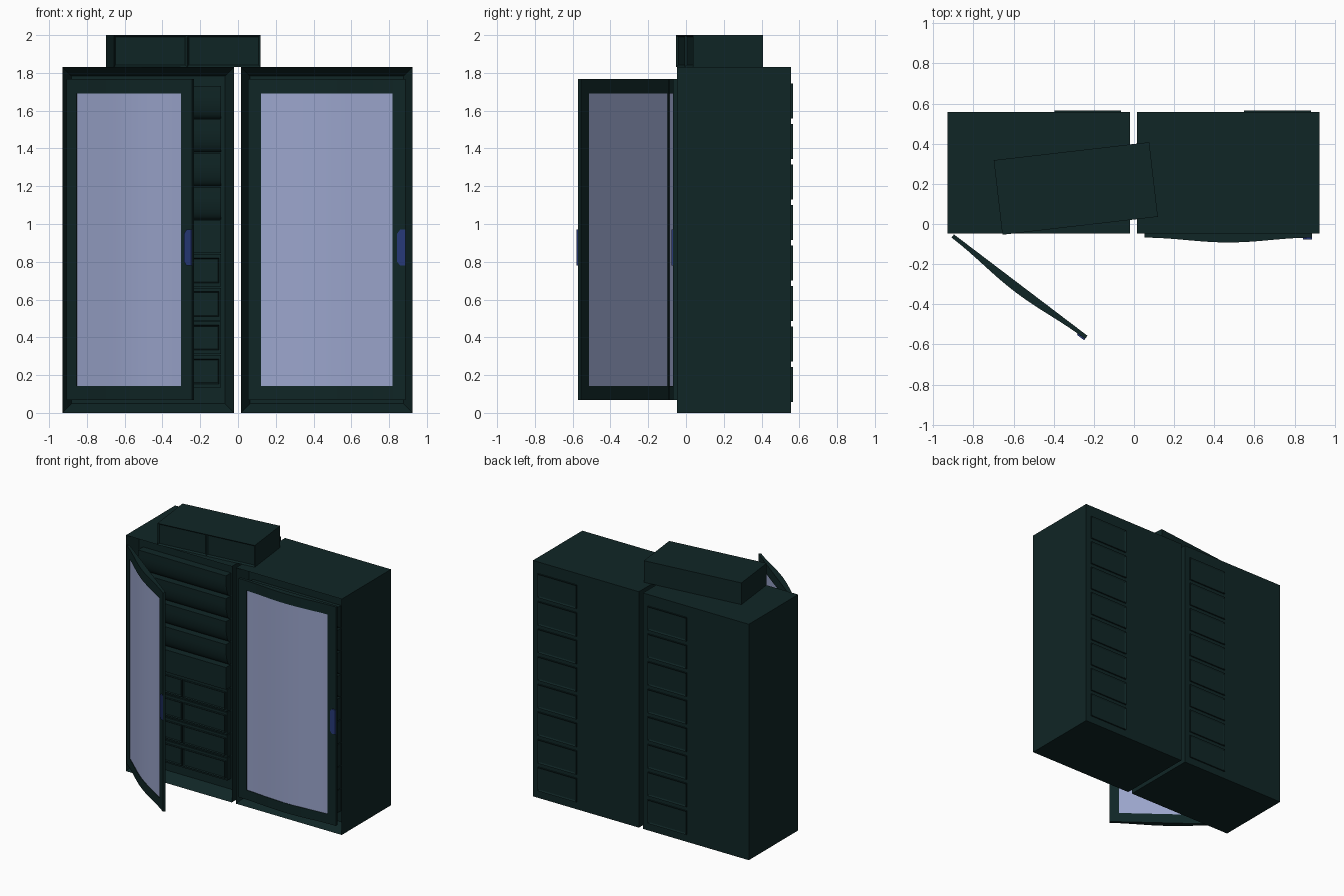
import bpy, bmesh, math
from mathutils import Matrix, Vector

if "Cube" in bpy.data.objects:
    bpy.data.objects.remove(bpy.data.objects["Cube"])


def material(name, rgb):
    m = bpy.data.materials.new(name)
    m.diffuse_color = (*rgb, 1)
    m.use_nodes = True
    m.node_tree.nodes["Principled BSDF"].inputs["Base Color"].default_value = m.diffuse_color
    return m


CASE = material("dark teal case", (0.005, 0.019, 0.019))
GLASS = material("pale blue glass", (0.33, 0.38, 0.61))
BLUE = material("blue handle", (0.02, 0.042, 0.19))


def finish(name, bm, mat, matrix=Matrix(), smooth=False):
    bmesh.ops.recalc_face_normals(bm, faces=bm.faces)
    me = bpy.data.meshes.new(name)
    bm.to_mesh(me)
    bm.free()
    me.transform(matrix)
    me.materials.append(mat)
    ob = bpy.data.objects.new(name, me)
    bpy.context.collection.objects.link(ob)
    if smooth:
        bpy.context.view_layer.objects.active = ob
        ob.select_set(True)
        bpy.ops.object.shade_smooth_by_angle(angle=math.radians(30))
        ob.select_set(False)
    return ob


def box(x0, x1, y0, y1, z0, z1):
    bm = bmesh.new()
    bmesh.ops.create_cube(bm, size=1)
    for v in bm.verts:
        v.co = Vector((x0 if v.co.x < 0 else x1, y0 if v.co.y < 0 else y1,
                       z0 if v.co.z < 0 else z1))
    return bm


def inset(bm, side, thick, depth):
    """Inset every face that looks along y * side and push it inwards."""
    bm.normal_update()
    faces = [f for f in bm.faces if f.normal.y * side > 0.9]
    bmesh.ops.inset_individual(bm, faces=faces, thickness=thick)
    for v in {v for f in faces for v in f.verts}:
        v.co.y -= side * depth


def extrude_profile(pts, x0, x1):
    """Solid from a (y, z) profile, stretched along x."""
    bm = bmesh.new()
    f = bm.faces.new([bm.verts.new((x0, y, z)) for y, z in pts])
    r = bmesh.ops.extrude_face_region(bm, geom=[f])
    for v in r["geom"]:
        if isinstance(v, bmesh.types.BMVert):
            v.co.x = x1
    return bm


# Door, in local space: hinge at x = 0, back at y = 0
L, Z0, Z1 = 0.835, 0.068, 1.768


def front(u):
    return -0.02 - 0.024 * 0.5 * (1 - math.cos(2 * math.pi * u / L))


def curved_slab(name, u0, u1, z0, z1, back, recess, mat, matrix):
    n = max(2, round((u1 - u0) / L * 24))
    us = [u0 + (u1 - u0) * i / n for i in range(n + 1)]
    outline = [(u, front(u) + recess) for u in us]
    outline += [(u1, back), (u0, back)]
    bm = bmesh.new()
    f = bm.faces.new([bm.verts.new((x, y, z0)) for x, y in outline])
    r = bmesh.ops.extrude_face_region(bm, geom=[f])
    for v in r["geom"]:
        if isinstance(v, bmesh.types.BMVert):
            v.co.z = z1
    finish(name, bm, mat, matrix, smooth=True)


def door(side, matrix):
    a, b, lo, hi = 0.07, L - 0.07, 0.142, 1.692
    curved_slab(side + "_door_hinge_bar", 0, a, Z0, Z1, 0, 0, CASE, matrix)
    curved_slab(side + "_door_handle_bar", b, L, Z0, Z1, 0, 0, CASE, matrix)
    curved_slab(side + "_door_bottom_bar", a, b, Z0, lo, 0, 0, CASE, matrix)
    curved_slab(side + "_door_top_bar", a, b, hi, Z1, 0, 0, CASE, matrix)
    curved_slab(side + "_door_glass", a, b, lo, hi, -0.004, 0.004, GLASS, matrix)
    # handle plate with clipped inner corners
    pts = [(L, 0.78), (L, 0.97), (0.805, 0.97), (0.79, 0.95), (0.79, 0.80), (0.805, 0.78)]
    bm = bmesh.new()
    f = bm.faces.new([bm.verts.new((x, -0.028, z)) for x, z in pts])
    r = bmesh.ops.extrude_face_region(bm, geom=[f])
    for v in r["geom"]:
        if isinstance(v, bmesh.types.BMVert):
            v.co.y = -0.018
    finish(side + "_door_handle", bm, BLUE, matrix)


def rack(side, x):
    # cabinet with recessed front opening
    bm = box(x, x + 0.91, -0.048, 0.557, 0, 1.832)
    inset(bm, -1, 0.07, 0.09)
    finish(side + "_cabinet", bm, CASE)
    xa, xb, xm = x + 0.085, x + 0.84, x + 0.462
    pitch = 0.178
    for i in range(9):
        top = 1.73 - i * pitch
        bot = top - pitch + 0.006
        if i < 4:      # curved units, rolling under towards the bottom
            pts = [(0.045, bot), (0.045, top), (-0.02, top)]
            for k in range(1, 9):
                t = k / 8 * math.pi / 2
                pts.append((0.03 - 0.05 * math.cos(t), top - 0.03 - (pitch - 0.036) * math.sin(t)))
            finish(f"{side}_curved_unit_{i}", extrude_profile(pts, xa, xb), CASE, smooth=True)
        elif i == 4:   # blank panel
            finish(side + "_blank_panel", box(xa, xb, -0.02, 0.045, bot, top), CASE)
        else:          # drive rows with two framed drawers
            finish(f"{side}_drive_row_{i}", box(xa, xb, -0.005, 0.045, bot, top), CASE)
            for k, (p, q) in enumerate(((xa + 0.01, xm - 0.006), (xm + 0.006, xb - 0.01))):
                bm = box(p, q, -0.02, 0, bot + 0.02, top - 0.02)
                inset(bm, -1, 0.008, 0.008)
                finish(f"{side}_drawer_{i}_{k}", bm, CASE)
    # column of framed vent panels on the back
    for i in range(8):
        z = 0.057 + i * 0.2145
        bm = box(x + 0.533, x + 0.866, 0.55, 0.566, z, z + 0.185)
        inset(bm, 1, 0.016, 0.006)
        finish(f"{side}_back_panel_{i}", bm, CASE)


rack("left", -0.93)
rack("right", 0.015)
door("right", Matrix.Translation((0.053, -0.048, 0)))
door("left", Matrix.Translation((-0.897, -0.052, 0)) @ Matrix.Rotation(math.radians(-37.2), 4, "Z"))

# Turned box on top with two recessed front panels
place = Matrix.Translation((-0.29, 0.177, 0)) @ Matrix.Rotation(math.radians(6.6), 4, "Z")
bm = box(-0.39, 0.39, -0.187, 0.187, 1.832, 2.0)
bmesh.ops.bisect_plane(bm, geom=bm.verts[:] + bm.edges[:] + bm.faces[:],
                       plane_co=(0, 0, 0), plane_no=(1, 0, 0))
inset(bm, -1, 0.014, 0.012)
finish("top_box", bm, CASE, place)
